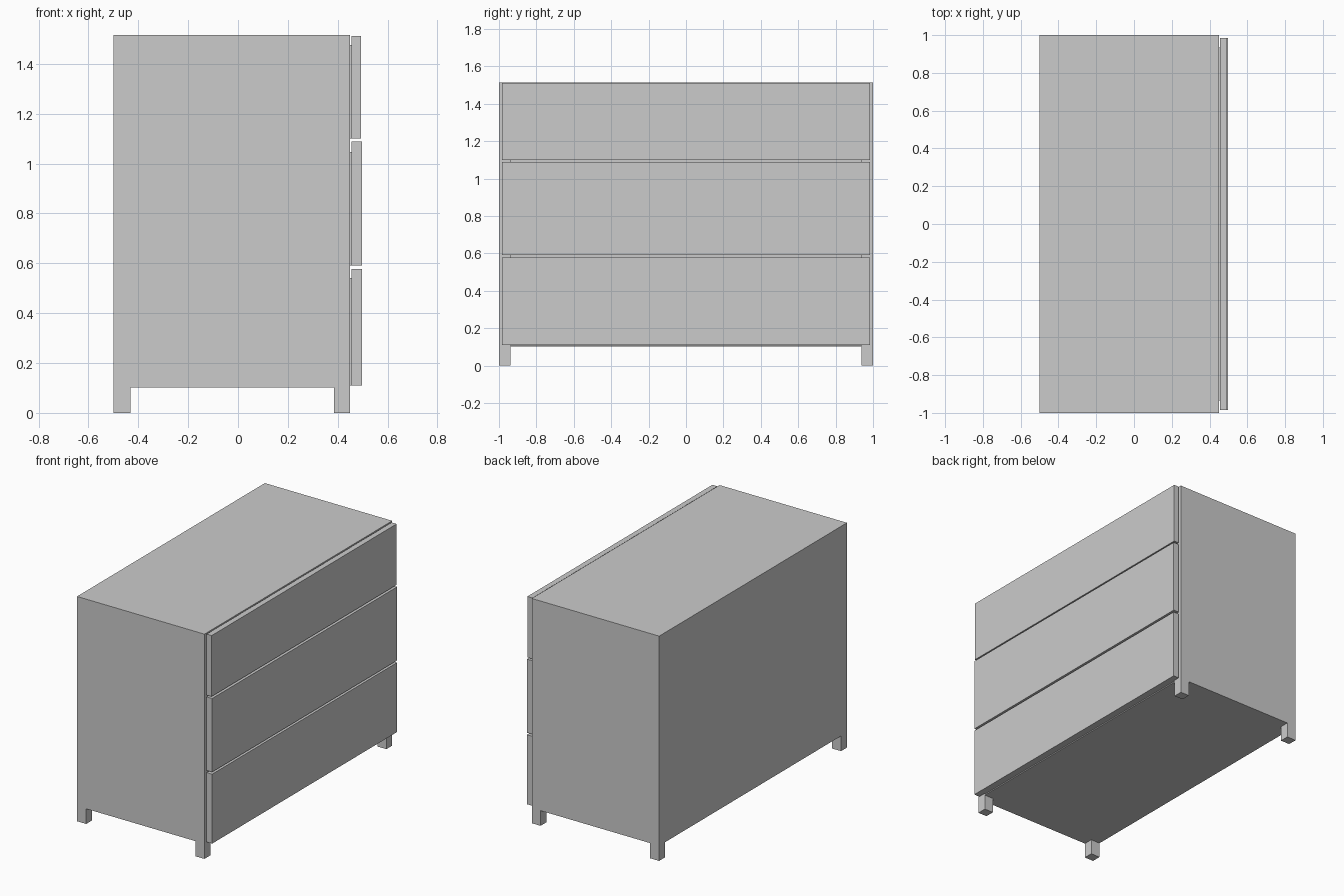
import bpy
import bmesh
import math

if "Cube" in bpy.data.objects:
    bpy.data.objects.remove(bpy.data.objects["Cube"])

TOP = 1.515


def cell_mesh(name, xs, ys, zs, solid):
    """Seamless boxy mesh from the solid cells of a small grid."""
    bm = bmesh.new()
    size = (len(xs) - 1, len(ys) - 1, len(zs) - 1)

    def filled(c):
        return all(0 <= c[a] < size[a] for a in range(3)) and solid(*c)

    for i in range(size[0]):
        for j in range(size[1]):
            for k in range(size[2]):
                cell = (i, j, k)
                if not filled(cell):
                    continue
                for a in range(3):
                    b, c = (a + 1) % 3, (a + 2) % 3
                    for side in (0, 1):
                        near = list(cell)
                        near[a] += 2 * side - 1
                        if filled(near):
                            continue
                        corners = []
                        for db, dc in ((0, 0), (1, 0), (1, 1), (0, 1)):
                            p = list(cell)
                            p[a] += side
                            p[b] += db
                            p[c] += dc
                            corners.append(bm.verts.new((xs[p[0]], ys[p[1]], zs[p[2]])))
                        bm.faces.new(corners if side else corners[::-1])
    bmesh.ops.remove_doubles(bm, verts=bm.verts[:], dist=0.0005)
    bmesh.ops.dissolve_limit(bm, angle_limit=math.radians(1),
                             verts=bm.verts[:], edges=bm.edges[:])
    bmesh.ops.triangulate(bm, faces=[f for f in bm.faces if len(f.verts) > 4])
    mesh = bpy.data.meshes.new(name)
    bm.to_mesh(mesh)
    bm.free()
    obj = bpy.data.objects.new(name, mesh)
    bpy.context.collection.objects.link(obj)
    return obj


# Carcass: open at the front (+x), with four corner legs in one piece
def carcass_solid(i, j, k):
    if k == 0:
        return i in (0, 2) and j in (0, 2)
    return not (i > 0 and j == 1 and k == 2)


cell_mesh("carcass", (-0.5, -0.432, 0.384, 0.45), (-1, -0.937, 0.937, 1),
          (0, 0.102, 0.109, 1.479, TOP), carcass_solid)

# Drawers: a wide front panel with an open-topped tray behind it
drawers = (("bottom", 0.11, 0.578, 0.54, 0.497),
           ("middle", 0.592, 1.088, 1.047, 0.497),
           ("top", 1.10, 1.511, 1.475, 0.493))


def tray_solid(i, j, k):
    return not (i == 1 and j == 1 and k == 1)


def panel_solid(i, j, k):
    return True


for label, low, high, tray_top, face in drawers:
    cell_mesh(label + "_drawer_front", (0.456, face), (-0.985, 0.985),
              (low, high), panel_solid)
    cell_mesh(label + "_drawer_tray", (-0.42, -0.38, 0.416, 0.456),
              (-0.935, -0.895, 0.895, 0.935), (low, low + 0.03, tray_top), tray_solid)
